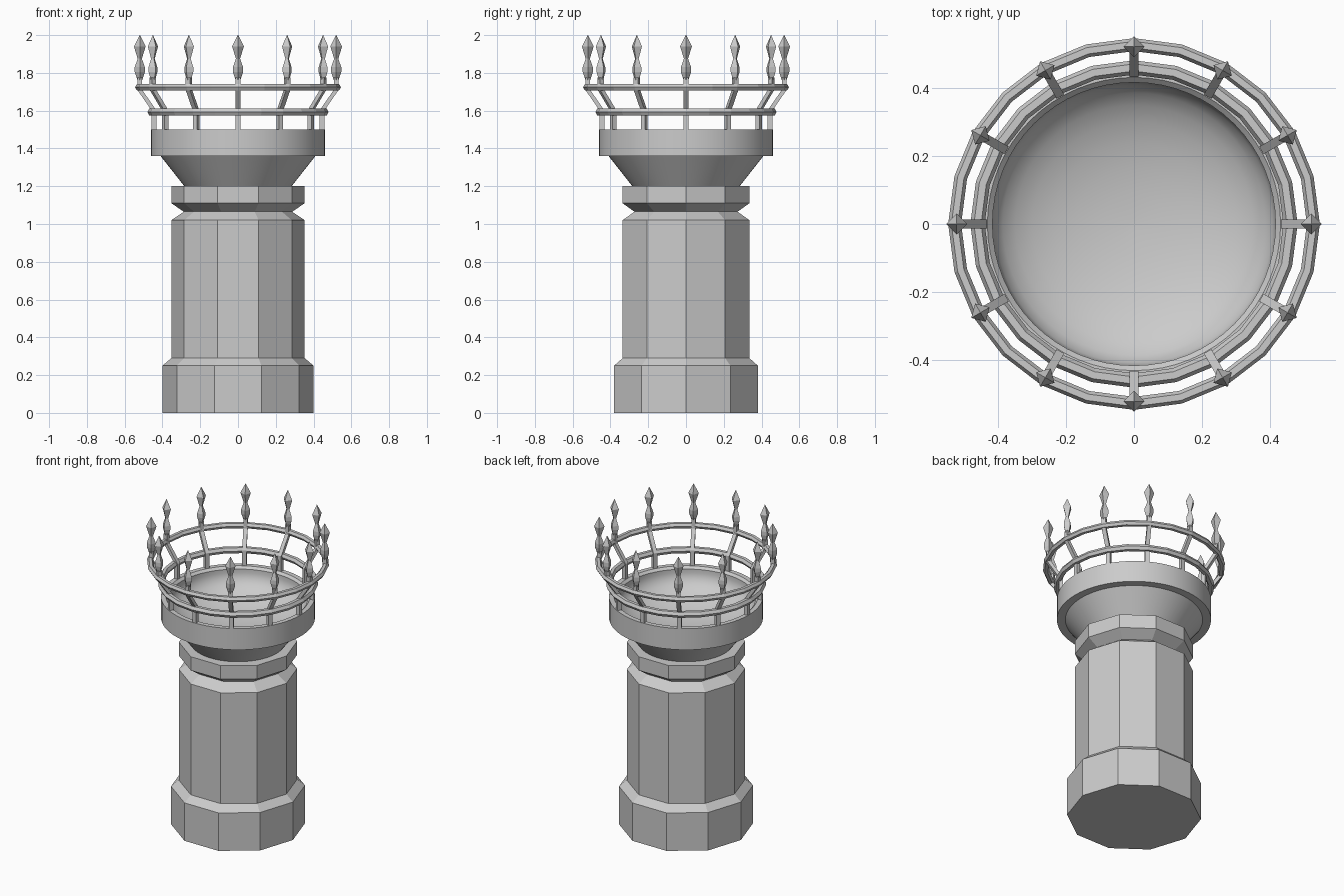
import bpy, bmesh, math
from mathutils import Matrix, Vector

if "Cube" in bpy.data.objects:
    bpy.data.objects.remove(bpy.data.objects["Cube"])


def add_object(name, bm, smooth=False):
    bmesh.ops.recalc_face_normals(bm, faces=bm.faces)
    mesh = bpy.data.meshes.new(name)
    bm.to_mesh(mesh)
    bm.free()
    ob = bpy.data.objects.new(name, mesh)
    bpy.context.collection.objects.link(ob)
    if smooth:
        bpy.ops.object.select_all(action='DESELECT')
        bpy.context.view_layer.objects.active = ob
        ob.select_set(True)
        bpy.ops.object.shade_smooth_by_angle(angle=math.radians(25))
    return ob


def loft(bm, loops, closed=False):
    """Skin a list of equal-length point loops, capping the ends if open."""
    rings = [[bm.verts.new(p) for p in loop] for loop in loops]
    pairs = list(zip(rings, rings[1:]))
    if closed:
        pairs.append((rings[-1], rings[0]))
    for a, b in pairs:
        n = len(a)
        for i in range(n):
            j = (i + 1) % n
            bm.faces.new((a[i], a[j], b[j], b[i]))
    if not closed:
        bm.faces.new(rings[0])
        bm.faces.new(rings[-1])


def circle(r, z, n, cx=0.0, phase=0.0):
    return [(cx + r * math.cos(phase + math.tau * i / n),
             r * math.sin(phase + math.tau * i / n), z) for i in range(n)]


def lathe(name, profile, n, smooth=False):
    bm = bmesh.new()
    loft(bm, [circle(r, z, n) for r, z in profile])
    return add_object(name, bm, smooth)


# Ten-sided pedestal with plinth and neck groove
lathe("pedestal", [(0.40, 0), (0.40, 0.25), (0.353, 0.29), (0.353, 1.02),
                   (0.287, 1.065), (0.353, 1.11), (0.353, 1.20)], 10)

# Fire bowl: flared underside, drum rim, concave inside
inside = [(0.415 * math.cos(a), 1.46 - 0.17 * math.sin(a))
          for a in [math.radians(d) for d in range(0, 90, 11)]]
lathe("fire_bowl", [(0.28, 1.195), (0.41, 1.36), (0.46, 1.36), (0.46, 1.50),
                    (0.43, 1.50), (0.415, 1.485)] + inside, 64, True)


# Two railing hoops
def hoop(name, major, minor, z, n=24, sides=6):
    bm = bmesh.new()
    loops = []
    for r, dz in [(minor * math.cos(math.tau * k / sides),
                   minor * math.sin(math.tau * k / sides)) for k in range(sides)]:
        loops.append(circle(major + r, z + dz, n))
    loft(bm, loops, closed=True)
    add_object(name, bm)


hoop("lower_hoop", 0.459, 0.021, 1.593)
hoop("upper_hoop", 0.526, 0.019, 1.724)

# Twelve bent bars topped with faceted spear finials
bars, finials = bmesh.new(), bmesh.new()
bar_path = [(0.444, 1.49), (0.444, 1.60), (0.52, 1.71), (0.52, 1.775)]
spear = [(0.012, 1.76), (0.027, 1.805), (0.027, 1.83), (0.011, 1.875),
         (0.031, 1.94), (0.001, 2.0)]
for k in range(12):
    turn = Matrix.Rotation(math.tau * k / 12, 3, 'Z')
    loft(bars, [[turn @ Vector(p) for p in circle(0.018, z, 4, r, math.pi / 4)]
                for r, z in bar_path])
    loft(finials, [[turn @ Vector(p) for p in circle(s, z, 4, 0.52)]
                   for s, z in spear])
add_object("railing_bars", bars)
add_object("spear_finials", finials)
